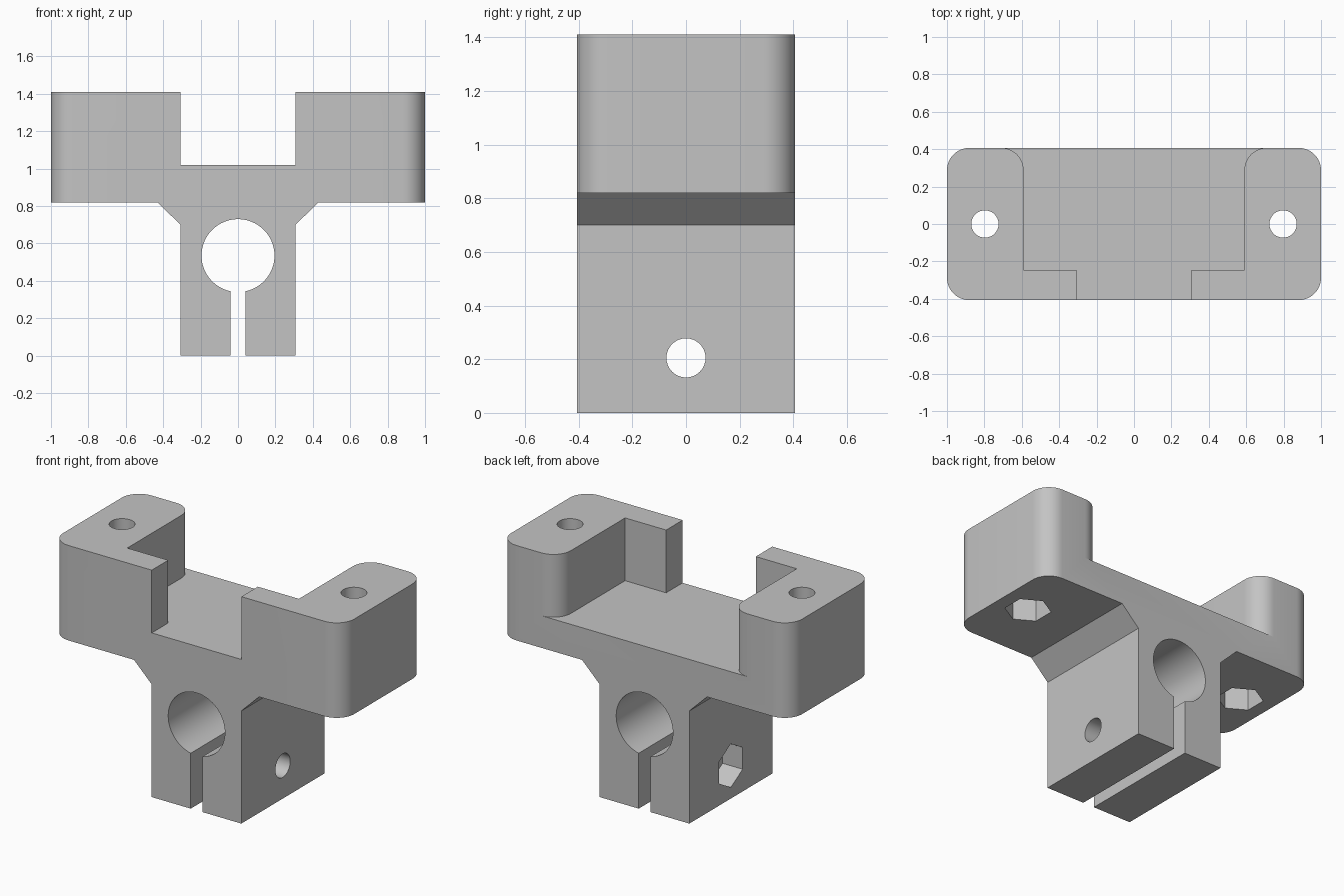
import bpy, bmesh
from math import cos, sin, pi, radians
from mathutils import Matrix, Vector

default = bpy.data.objects.get("Cube")
if default:
    bpy.data.objects.remove(default, do_unlink=True)

grey = bpy.data.materials.new("matte grey")
grey.use_nodes = True
colour = (0.55, 0.55, 0.55, 1)
grey.diffuse_color = colour
grey.node_tree.nodes["Principled BSDF"].inputs["Base Color"].default_value = colour

# Prism axes: each maps local x, y, z to world directions
AXES = {
    "Z": Matrix(((1, 0, 0), (0, 1, 0), (0, 0, 1))),
    "Y": Matrix(((1, 0, 0), (0, 0, -1), (0, 1, 0))),   # profile in x, z
    "X": Matrix(((0, 0, 1), (1, 0, 0), (0, 1, 0))),    # profile in y, z
}


def prism(name, points, low, high, axis="Z"):
    """Extrude a closed outline from low to high along an axis."""
    bm = bmesh.new()
    turn = AXES[axis]
    face = bm.faces.new([bm.verts.new(turn @ Vector((a, b, low))) for a, b in points])
    made = bmesh.ops.extrude_face_region(bm, geom=[face])
    verts = [v for v in made["geom"] if isinstance(v, bmesh.types.BMVert)]
    bmesh.ops.translate(bm, verts=verts, vec=turn @ Vector((0, 0, high - low)))
    bmesh.ops.recalc_face_normals(bm, faces=bm.faces)
    mesh = bpy.data.meshes.new(name)
    bm.to_mesh(mesh)
    bm.free()
    mesh.materials.append(grey)
    obj = bpy.data.objects.new(name, mesh)
    bpy.context.collection.objects.link(obj)
    return obj


def arc(cx, cy, r, start, end, steps=12):
    return [(cx + r * cos(radians(start + (end - start) * i / steps)),
             cy + r * sin(radians(start + (end - start) * i / steps)))
            for i in range(steps + 1)]


def circle(cx, cy, r, sides, start=0):
    return arc(cx, cy, r, start, start + 360, sides)[:-1]


def mirrored(half):
    """Close a right-hand outline with its mirror image."""
    return half + [(-a, b) for a, b in reversed(half)]


def combine(target, tool, operation="DIFFERENCE"):
    tool.hide_render = True
    mod = target.modifiers.new(tool.name, "BOOLEAN")
    mod.operation, mod.object, mod.solver = operation, tool, "EXACT"
    bpy.ops.object.select_all(action="DESELECT")
    target.select_set(True)
    bpy.context.view_layer.objects.active = target
    bpy.ops.object.modifier_apply(modifier=mod.name)
    bpy.data.objects.remove(tool, do_unlink=True)


W, D, TOP, R = 1.0, 0.407, 1.41, 0.12

# Front silhouette: clamp column, sloped shoulders and wide upper block
bracket = prism("clamp_bracket", mirrored(
    [(0.308, 0), (0.308, 0.70), (0.43, 0.82), (1.1, 0.82), (1.1, TOP)]), -0.5, 0.5, "Y")

# Rounded outer corners
plan = mirrored(arc(W - R, -D + R, R, -90, 0) + arc(W - R, D - R, R, 0, 90))
combine(bracket, prism("rounded_plan", plan, -0.1, 1.6), "INTERSECT")

# Pocket between the posts, open at the back and through the front notch
pocket = [(0.308, -0.5), (0.308, -0.245), (0.59, -0.245)]
pocket += arc(0.59 + R, D - R, R, 180, 90) + [(0.59 + R, 0.5)]
combine(bracket, prism("pocket", mirrored(pocket), 1.02, 1.6))

# Rod bore and clamping slot
combine(bracket, prism("rod_bore", circle(0, 0.535, 0.195, 64), -0.6, 0.6, "Y"))
combine(bracket, prism("slot", mirrored([(0.04, -0.1), (0.04, 0.5)]), -0.6, 0.6, "Y"))

# Clamp screw hole with hexagonal nut recess on one side
combine(bracket, prism("clamp_hole", circle(0, 0.205, 0.073, 32), -0.5, 0.5, "X"))
combine(bracket, prism("clamp_nut", circle(0, 0.205, 0.135, 6, 90), -0.5, -0.17, "X"))

# Post screw holes with nut recesses underneath
for side in (-1, 1):
    x = side * 0.797
    combine(bracket, prism("post_hole", circle(x, 0, 0.073, 32), 0.7, 1.6))
    combine(bracket, prism("post_nut", circle(x, 0, 0.135, 6, 90), 0.7, 0.97))

bracket.select_set(True)
bpy.context.view_layer.objects.active = bracket
bpy.ops.object.shade_smooth_by_angle(angle=radians(25))
